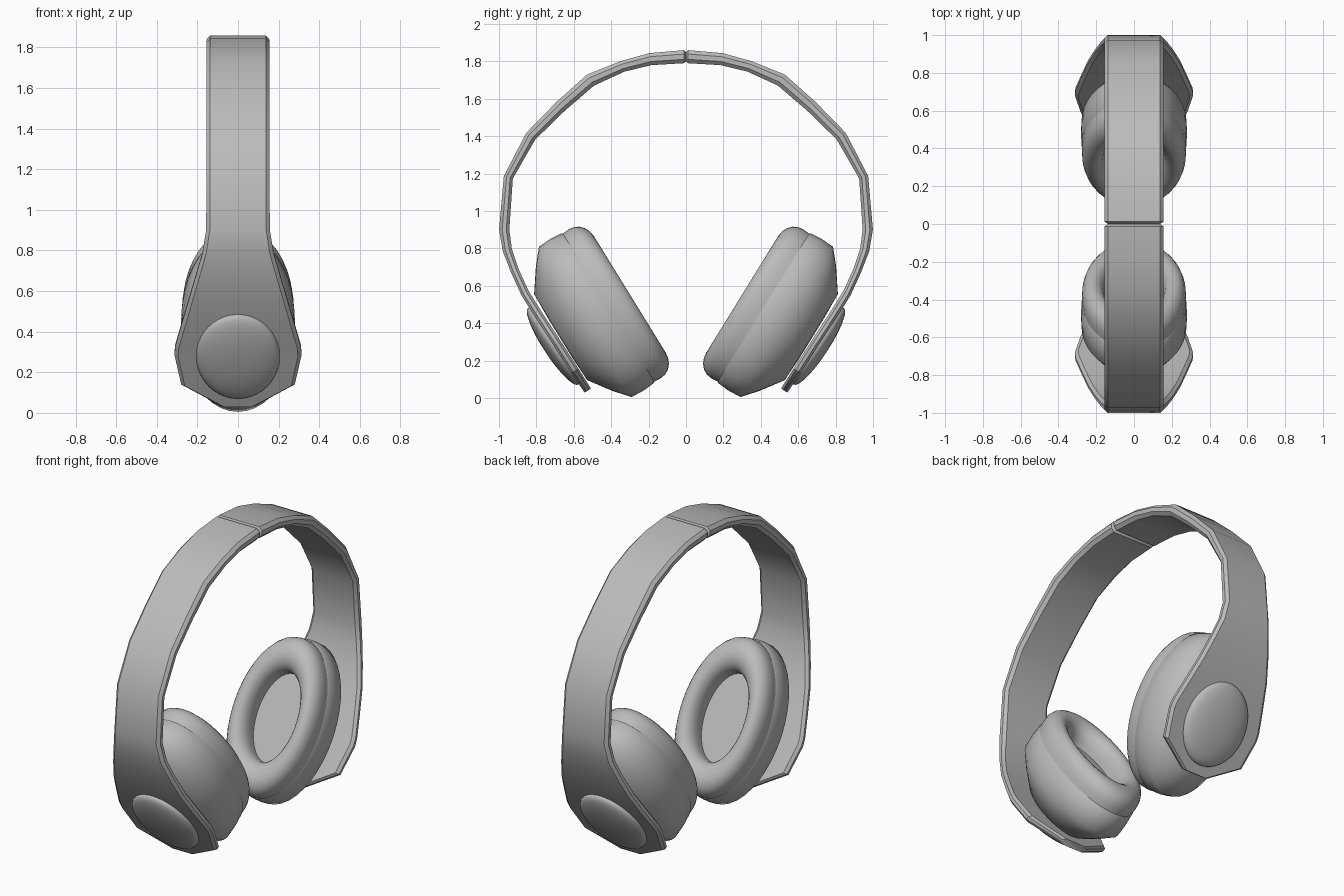
import bpy, bmesh, math
from mathutils import Matrix, Vector

cube = bpy.data.objects.get("Cube")
if cube:
    bpy.data.objects.remove(cube, do_unlink=True)

grey = bpy.data.materials.new("satin grey")
grey.use_nodes = True
grey.diffuse_color = (0.5, 0.5, 0.5, 1)
grey.node_tree.nodes["Principled BSDF"].inputs["Base Color"].default_value = (0.5, 0.5, 0.5, 1)


def finish(name, bm, angle):
    bmesh.ops.recalc_face_normals(bm, faces=bm.faces)
    mesh = bpy.data.meshes.new(name)
    bm.to_mesh(mesh)
    bm.free()
    mesh.materials.append(grey)
    obj = bpy.data.objects.new(name, mesh)
    bpy.context.collection.objects.link(obj)
    bpy.ops.object.select_all(action="DESELECT")
    obj.select_set(True)
    bpy.context.view_layer.objects.active = obj
    bpy.ops.object.shade_smooth_by_angle(angle=math.radians(angle))
    return obj


def bridge(bm, rings):
    for a, b in zip(rings, rings[1:]):
        n = len(a)
        for i in range(n):
            bm.faces.new((a[i], a[(i + 1) % n], b[(i + 1) % n], b[i]))
    bm.faces.new(rings[0])
    bm.faces.new(rings[-1])


def lathe(name, profile, ratio, side, centre, axis, angle, count=40):
    """Elliptical lathe: profile holds (radius, distance along the axis)."""
    bm = bmesh.new()
    normal = Vector((0, side * axis[0], axis[1])).normalized()
    across = Vector((1, 0, 0))
    up = normal.cross(across)
    origin = Vector((0, side * centre[0], centre[1]))
    rings = []
    for r, v in profile:
        ring = []
        for i in range(count):
            t = math.tau * i / count
            p = origin + across * r * ratio * math.cos(t) + up * r * math.sin(t) + normal * v
            ring.append(bm.verts.new(p))
        rings.append(ring)
    bridge(bm, rings)
    return finish(name, bm, angle)


# Band stations: y, z, half width, thickness
STATIONS = [
    (0.0, 1.825, 0.137, 0.05), (0.012, 1.825, 0.155, 0.07), (0.19, 1.812, 0.155, 0.065),
    (0.34, 1.773, 0.155, 0.06), (0.51, 1.70, 0.155, 0.07), (0.67, 1.56, 0.155, 0.065),
    (0.83, 1.40, 0.155, 0.06), (0.95, 1.18, 0.155, 0.05), (0.972, 0.90, 0.157, 0.055),
    (0.955, 0.79, 0.175, 0.05), (0.915, 0.68, 0.207, 0.045), (0.86, 0.56, 0.243, 0.045),
    (0.785, 0.44, 0.278, 0.045), (0.713, 0.33, 0.31, 0.045), (0.687, 0.29, 0.313, 0.045),
    (0.594, 0.145, 0.28, 0.045), (0.525, 0.04, 0.085, 0.04),
]


def half_band(name, side):
    bm = bmesh.new()
    rings = []
    for i, (y, z, w, t) in enumerate(STATIONS):
        a, b = STATIONS[max(i - 1, 0)], STATIONS[min(i + 1, len(STATIONS) - 1)]
        tangent = Vector((0, b[0] - a[0], b[1] - a[1])).normalized()
        if i < 2:
            tangent = Vector((0, 1, 0))
        normal = Vector((0, -tangent.z, tangent.y))
        h, c = t / 2, 0.018
        section = [(w - c, h), (w, h * 0.4), (w, -h * 0.4), (w - c, -h)]
        section += [(-x, n) for x, n in reversed(section)]
        ring = []
        for x, n in section:
            p = Vector((x, y, z)) + normal * n
            ring.append(bm.verts.new((p.x, side * max(p.y, 0), p.z)))
        rings.append(ring)
    bridge(bm, rings)
    return finish(name, bm, 35)


CUP_CENTRE, CUP_AXIS = (0.415, 0.483), (0.851, -0.525)
BUTTON_CENTRE, BUTTON_AXIS = (0.69, 0.29), (0.836, -0.548)

# Padded ring, from the seam round into the opening
cushion = [(0.465, 0.0), (0.468, -0.04)]
cushion += [(0.365 + 0.103 * math.cos(a), -0.045 - 0.09 * math.sin(a))
            for a in (math.pi * k / 10 for k in range(1, 11))]
cushion += [(0.262, -0.005)]
shell = [(0.462, -0.004), (0.47, 0.004), (0.476, 0.07), (0.472, 0.145), (0.39, 0.215), (0.27, 0.3), (0.1, 0.305)]
dome = [(0.245, -0.01), (0.245, 0.022)]
dome += [(0.245 * math.cos(a), 0.024 + 0.052 * math.sin(a))
         for a in (math.pi * k / 16 for k in range(1, 8))]

for label, side in (("front", -1), ("back", 1)):
    half_band(label + "_headband", side)
    lathe(label + "_cup_shell", shell, 0.59, side, CUP_CENTRE, CUP_AXIS, 50)
    lathe(label + "_ear_cushion", cushion, 0.59, side, CUP_CENTRE, CUP_AXIS, 50)
    lathe(label + "_outer_button", dome, 0.84, side, BUTTON_CENTRE, BUTTON_AXIS, 40)
